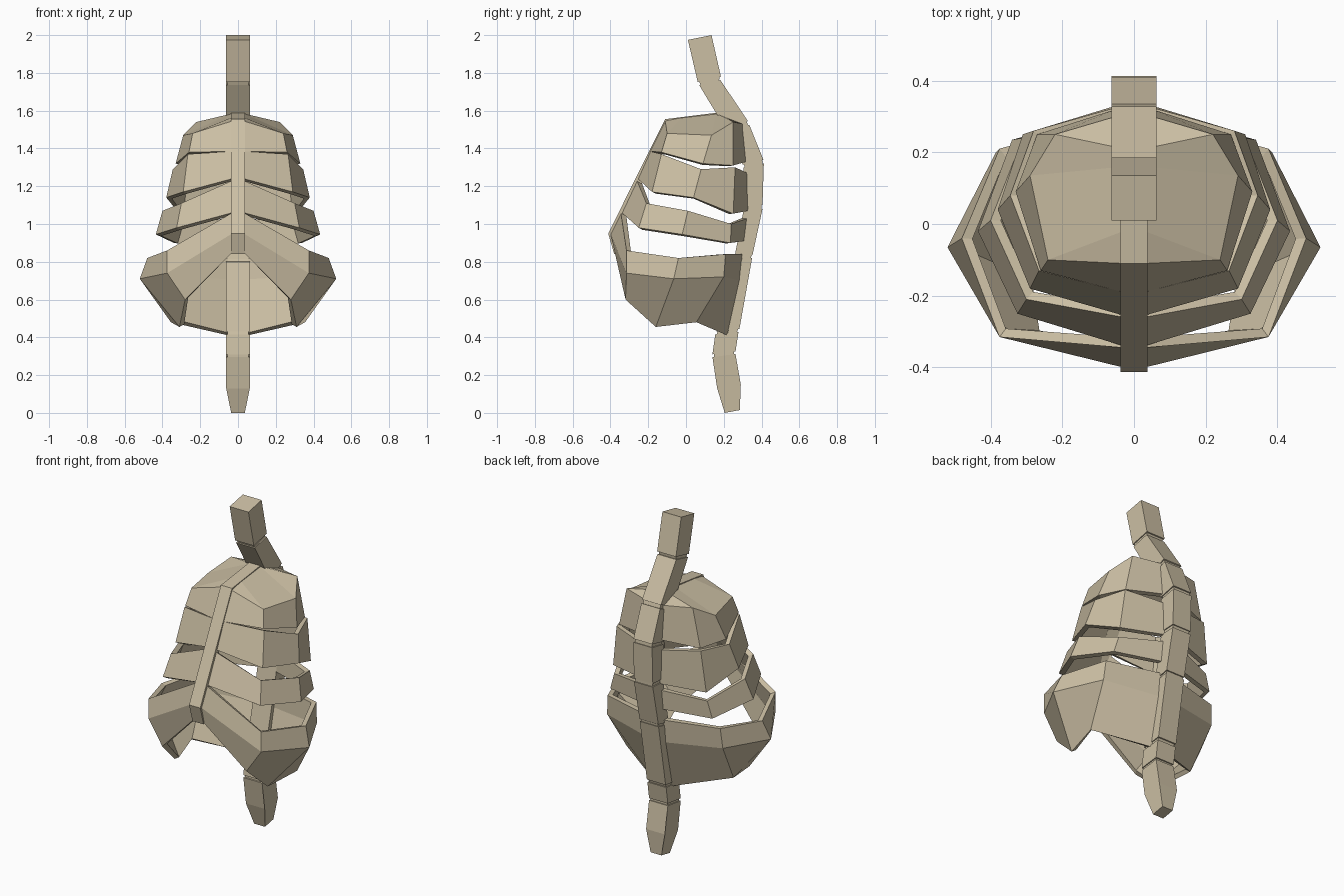
import bpy, bmesh

bone = bpy.data.materials.new("bone")
bone.diffuse_color = (0.60, 0.52, 0.37, 1)


def finish(name, bm):
    me = bpy.data.meshes.new(name)
    bm.to_mesh(me)
    bm.free()
    me.materials.append(bone)
    ob = bpy.data.objects.new(name, me)
    bpy.context.collection.objects.link(ob)
    return ob


def prism(name, profile, half, tip=None):
    """Extrude a (y, z) profile across x; points listed in tip get their own half width."""
    bm = bmesh.new()
    sides = []
    for s in (-1, 1):
        sides.append([bm.verts.new((s * (tip or {}).get(i, half), y, z))
                      for i, (y, z) in enumerate(profile)])
    a, b = sides
    bm.faces.new(a)
    bm.faces.new(b[::-1])
    n = len(a)
    for i in range(n):
        bm.faces.new((a[i], b[i], b[(i + 1) % n], a[(i + 1) % n]))
    bmesh.ops.recalc_face_normals(bm, faces=bm.faces)
    return finish(name, bm)


def rib(name, rows, thick=0.03):
    """Band from breastbone to spine; rows run top to bottom, mirrored in x."""
    bm = bmesh.new()
    vs = [[bm.verts.new(p) for p in r] for r in rows]
    for u, l in zip(vs, vs[1:]):
        for i in range(len(u) - 1):
            bm.faces.new((u[i], l[i], l[i + 1], u[i + 1]))
    ob = finish(name, bm)
    sol = ob.modifiers.new("thickness", 'SOLIDIFY')
    sol.thickness = thick
    sol.offset = -1
    mir = ob.modifiers.new("mirror", 'MIRROR')
    mir.use_mirror_merge = False
    return ob


# Vertebrae: front top, back top, back bottom, front bottom
W = 0.0625
vertebrae = [
    [(0.01, 1.975), (0.135, 2.0), (0.185, 1.78), (0.062, 1.752)],
    [(0.07, 1.735), (0.182, 1.762), (0.328, 1.545), (0.215, 1.495)],
    [(0.222, 1.48), (0.335, 1.525), (0.41, 1.34), (0.30, 1.315)],
    [(0.305, 1.30), (0.412, 1.32), (0.405, 1.10), (0.305, 1.095)],
    [(0.305, 1.075), (0.405, 1.08), (0.352, 0.835), (0.255, 0.815)],
    [(0.25, 0.80), (0.35, 0.82), (0.283, 0.445), (0.16, 0.43)],
    [(0.155, 0.415), (0.278, 0.428), (0.262, 0.325), (0.14, 0.31)],
]
for i, seg in enumerate(vertebrae):
    prism(f"vertebra_{i + 1}", seg, W)
tail = [(0.14, 0.295), (0.262, 0.312), (0.29, 0.15), (0.285, 0.015), (0.205, 0.0), (0.165, 0.13)]
prism("tail_vertebra", tail, W, {3: 0.036, 4: 0.036})

# Narrow discs filling the gaps between vertebrae
stack = vertebrae + [tail]
for i, (up, lo) in enumerate(zip(stack, stack[1:])):
    def inset(p, q):
        k = 0.06
        return (p[0] + (q[0] - p[0]) * k, p[1] + (q[1] - p[1]) * k)
    prism(f"disc_{i + 1}", [inset(up[3], up[2]), inset(up[2], up[3]),
                            inset(lo[1], lo[0]), inset(lo[0], lo[1])], W - 0.006)

# Breastbone, bent back over the top to the spine
prism("breastbone", [(-0.11, 1.555), (0.17, 1.59), (0.26, 1.54), (0.24, 1.50), (0.16, 1.55),
                     (-0.08, 1.515), (-0.37, 0.95), (-0.345, 0.85), (-0.38, 0.84),
                     (-0.412, 0.95)], 0.037)

# Top rib with its closed cap
rib("rib_1", [
    [(0.03, -0.10, 1.55), (0.03, -0.02, 1.565), (0.03, 0.16, 1.585), (0.03, 0.21, 1.565), (0.03, 0.27, 1.53)],
    [(0.03, -0.11, 1.545), (0.24, -0.10, 1.48), (0.29, 0.135, 1.47), (0.22, 0.25, 1.54), (0.05, 0.30, 1.53)],
    [(0.03, -0.19, 1.385), (0.26, -0.13, 1.38), (0.33, 0.09, 1.32), (0.27, 0.25, 1.31), (0.05, 0.32, 1.33)],
])

# Middle ribs
rib("rib_2", [
    [(0.03, -0.19, 1.385), (0.265, -0.13, 1.37), (0.345, 0.08, 1.29), (0.28, 0.26, 1.30), (0.05, 0.325, 1.27)],
    [(0.03, -0.255, 1.24), (0.29, -0.18, 1.17), (0.38, 0.04, 1.14), (0.31, 0.25, 1.055), (0.05, 0.33, 1.07)],
])
rib("rib_3", [
    [(0.03, -0.26, 1.23), (0.30, -0.21, 1.11), (0.40, 0.01, 1.07), (0.31, 0.24, 1.00), (0.05, 0.325, 1.03)],
    [(0.03, -0.34, 1.06), (0.325, -0.25, 0.98), (0.435, -0.02, 0.945), (0.34, 0.235, 0.90), (0.05, 0.31, 0.91)],
])

# Large flared bottom rib
rib("rib_4", [
    [(0.03, -0.345, 1.06), (0.375, -0.315, 0.86), (0.48, -0.04, 0.82), (0.375, 0.21, 0.84), (0.05, 0.30, 0.84)],
    [(0.03, -0.40, 0.95), (0.375, -0.315, 0.74), (0.52, -0.065, 0.71), (0.385, 0.20, 0.72), (0.05, 0.285, 0.70)],
    [(0.03, -0.375, 0.85), (0.28, -0.32, 0.60), (0.31, -0.16, 0.455), (0.355, 0.055, 0.48), (0.05, 0.22, 0.41)],
])
